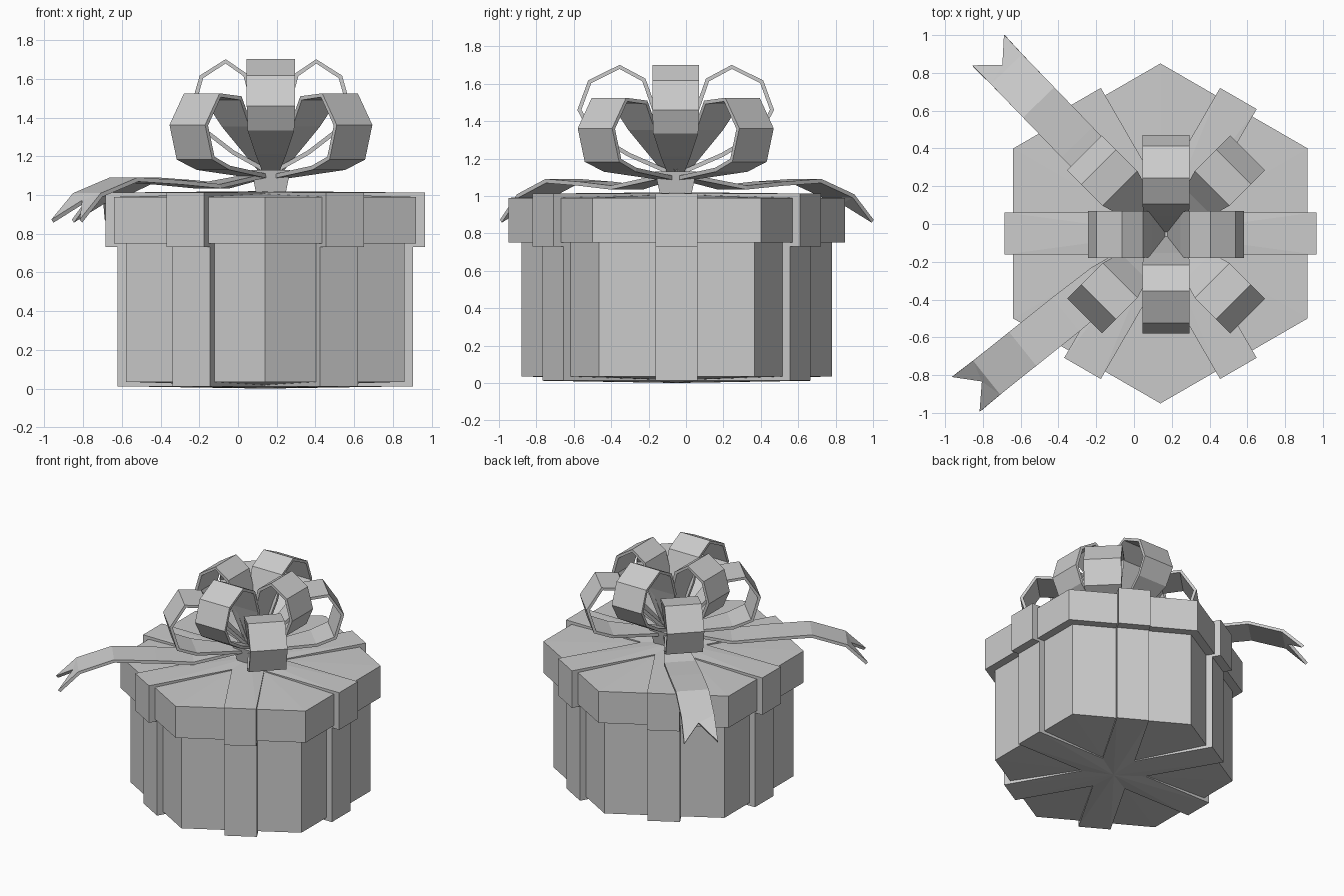
import bpy, bmesh
from math import sin, cos, pi, radians
from mathutils import Vector, Matrix

if "Cube" in bpy.data.objects:
    bpy.data.objects.remove(bpy.data.objects["Cube"])

BOX = Vector((0.14, -0.05, 0))
BOW = Vector((0.17, -0.055, 0))

grey = bpy.data.materials.new("plain_grey")
grey.use_nodes = True
tone = (0.6, 0.6, 0.6, 1)
grey.diffuse_color = tone
grey.node_tree.nodes["Principled BSDF"].inputs["Base Color"].default_value = tone


def finish(name, bm, thickness=0):
    bmesh.ops.recalc_face_normals(bm, faces=bm.faces)
    mesh = bpy.data.meshes.new(name)
    bm.to_mesh(mesh)
    bm.free()
    mesh.materials.append(grey)
    obj = bpy.data.objects.new(name, mesh)
    bpy.context.collection.objects.link(obj)
    if thickness:
        mod = obj.modifiers.new("thickness", "SOLIDIFY")
        mod.thickness = thickness
        mod.offset = 0
    return obj


def prism(name, outline, low, high, low_mid=None, high_mid=None):
    """Extrude an outline; an optional middle height turns a cap into a shallow cone."""
    bm = bmesh.new()
    rings = [[bm.verts.new(BOX + Vector((x, y, z))) for x, y in outline] for z in (low, high)]
    n = len(outline)
    for i in range(n):
        j = (i + 1) % n
        bm.faces.new((rings[0][i], rings[0][j], rings[1][j], rings[1][i]))
    for ring, mid in zip(rings, (low_mid, high_mid)):
        if mid is None:
            bm.faces.new(ring)
        else:
            apex = bm.verts.new(BOX + Vector((0, 0, mid)))
            for i in range(n):
                bm.faces.new((ring[i], ring[(i + 1) % n], apex))
    return finish(name, bm)


def hexagon(radius):
    return [(radius * cos(a), radius * sin(a)) for a in (pi / 6 + k * pi / 3 for k in range(6))]


def star(reach, half):
    """Six straight bands crossing at the middle, one over each side of the hexagon."""
    points = []
    for k in range(6):
        a = k * pi / 3
        c, s = cos(a), sin(a)
        points += [(reach * c + half * s, reach * s - half * c),
                   (reach * c - half * s, reach * s + half * c),
                   (2 * half * cos(a + pi / 6), 2 * half * sin(a + pi / 6))]
    return points


def strip(name, path, angle, thickness, notch=None):
    """Sweep a flat band along (distance, height, half width) stations."""
    bm = bmesh.new()
    turn = Matrix.Rotation(radians(angle), 4, "Z")

    def vert(r, side, z):
        return bm.verts.new(BOW + turn @ Vector((r, side, z)))

    rows = [(vert(r, -w, z), vert(r, w, z)) for r, z, w in path]
    body = rows[:-1] if notch else rows
    for a, b in zip(body, body[1:]):
        bm.faces.new((a[0], a[1], b[1], b[0]))
    if notch:
        # Swallow-tail end
        (l, r), (tl, tr) = rows[-2], rows[-1]
        m = vert(notch[0], 0, notch[1])
        for tri in ((l, m, tl), (l, r, m), (r, tr, m)):
            bm.faces.new(tri)
    return finish(name, bm, thickness)


# Box and lid
prism("box_body", hexagon(0.83), 0.035, 0.80, low_mid=0.012)
prism("lid", hexagon(0.90), 0.75, 0.99, high_mid=1.01)

# Ribbon bands wrapped round the box and the lid
prism("box_ribbon", star(0.763, 0.112), 0.012, 0.78, low_mid=0)
prism("lid_ribbon", star(0.825, 0.112), 0.73, 1.012, high_mid=1.02)

# Bow loops: upper pairs and lower diagonal ring
tall = [(0.02, 1.12, 0.04), (0.25, 1.22, 0.08), (0.45, 1.34, 0.12), (0.515, 1.46, 0.125),
        (0.46, 1.61, 0.125), (0.30, 1.69, 0.125), (0.17, 1.62, 0.125),
        (0.11, 1.45, 0.12), (0.02, 1.12, 0.04)]
low = [(0.02, 1.09, 0.04), (0.42, 1.14, 0.12), (0.55, 1.19, 0.13), (0.60, 1.36, 0.13),
       (0.50, 1.515, 0.13), (0.35, 1.50, 0.13), (0.25, 1.36, 0.10), (0.02, 1.11, 0.04)]
steep = [(r * 0.78, z, w) for r, z, w in tall]
for side, angle, path in (("left", 0, steep), ("back", 90, tall),
                          ("right", 180, steep), ("front", 270, tall)):
    strip("upper_loop_" + side, path, angle, 0.022)
for side, angle in (("back_left", 45), ("back_right", 135),
                    ("front_right", 225), ("front_left", 315)):
    strip("lower_loop_" + side, low, angle, 0.022)

# Trailing ribbon tails
tail = [(0.02, 1.11, 0.05), (0.42, 1.045, 0.11), (0.68, 1.065, 0.115),
        (0.97, 1.08, 0.115), (1.21, 1.0, 0.115), (1.35, 0.865, 0.118)]
strip("tail_back", tail, 134, 0.022, notch=(1.24, 0.965))
strip("tail_front", tail, 218.6, 0.022, notch=(1.24, 0.965))

# Pinched knot under the loops
bm = bmesh.new()
bmesh.ops.create_cube(bm, size=1)
for v in bm.verts:
    pinch = 0.75 if v.co.z < 0 else 1.0
    v.co = BOW + Vector((v.co.x * 0.20 * pinch, v.co.y * 0.22 * pinch, 1.065 + v.co.z * 0.13))
finish("knot", bm)
